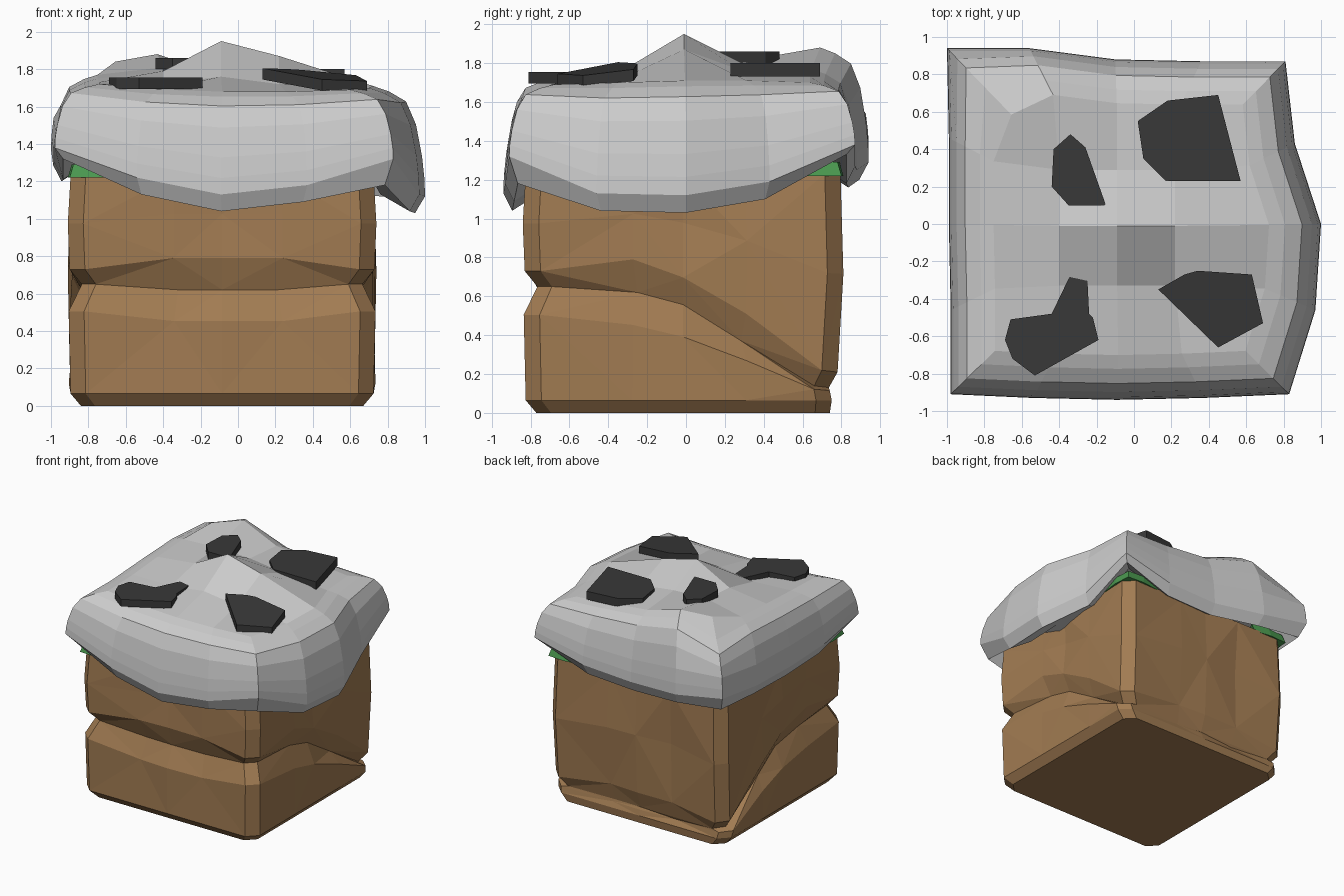
import bpy, random

if "Cube" in bpy.data.objects:
    bpy.data.objects.remove(bpy.data.objects["Cube"])

random.seed(4)


def material(name, rgb):
    m = bpy.data.materials.new(name)
    m.diffuse_color = (*rgb, 1)
    m.use_nodes = True
    m.node_tree.nodes["Principled BSDF"].inputs["Base Color"].default_value = m.diffuse_color
    return m


DIRT = material("dirt_brown", (0.36, 0.20, 0.085))
GRASS = material("grass_green", (0.07, 0.32, 0.08))
DARK = material("dark_stone", (0.04, 0.04, 0.04))


def make(name, verts, faces, mat=None):
    me = bpy.data.meshes.new(name)
    me.from_pydata(verts, [], faces)
    me.validate()
    ob = bpy.data.objects.new(name, me)
    bpy.context.collection.objects.link(ob)
    if mat:
        me.materials.append(mat)
    return ob


def bridge(rings, n, tri=False):
    """Side faces between consecutive rings of n vertices (bottom to top)."""
    out = []
    for r in range(rings - 1):
        for i in range(n):
            j = (i + 1) % n
            a, b, c, d = r * n + i, r * n + j, (r + 1) * n + j, (r + 1) * n + i
            if not tri:
                out.append((a, b, c, d))
            elif (i + r) % 2:
                out += [(a, b, c), (a, c, d)]
            else:
                out += [(a, b, d), (b, c, d)]
    return out


# Dirt block: chamfered square rings with a groove that dives towards the back
CX, CY, H = -0.085, -0.015, 0.825
steps = (-0.90, -0.32, 0.0, 0.40, 0.90)
outline = []                                   # unit square, counter-clockwise
for side in range(4):
    for t in steps:
        p = {0: (t, -1), 1: (1, t), 2: (-t, 1), 3: (-1, -t)}[side]
        outline.append((p[0], p[1], abs(t) < 0.6))


def groove(y):
    return min(0.65, max(0.13, 0.65 - 0.52 * (y + 0.2) / 1.12))


def dirt_ring(height, inset, wobble=0.0, back=0.0):
    ring = []
    for x, y, mid in outline:
        s = H - inset - (random.uniform(0, wobble) if mid else 0)
        py = CY + y * s - (back if y > 0.85 else 0)
        ring.append((CX + x * s, py, height(x, y, mid)))
    return ring


dirt = []
dirt += dirt_ring(lambda x, y, m: 0.0, 0.07)
dirt += dirt_ring(lambda x, y, m: 0.065, 0.015, 0, 0.045)
dirt += dirt_ring(lambda x, y, m: 0.07 + (groove(y) - 0.07) * (0.66 if m else 0.75), 0.005, 0.02, 0.065)
dirt += dirt_ring(lambda x, y, m: groove(y) - (0.03 if m and y < 0 else 0), 0.075, 0.015)
dirt += dirt_ring(lambda x, y, m: groove(y) + (0.14 if m else 0.08), 0.01, 0.02, 0.02)
dirt += dirt_ring(lambda x, y, m: (groove(y) + 1.3) / 2 + (0.05 if m else 0), 0.0, 0.05)
dirt += dirt_ring(lambda x, y, m: 1.23, 0.015, 0.02)
n = len(outline)
faces = bridge(7, n, True) + [tuple(reversed(range(n))), tuple(range(6 * n, 7 * n))]
make("dirt_block", dirt, faces, DIRT)

# Snow cap: 16 rim points (x, y, rim height, plateau height), counter-clockwise
rim = [(-0.98, -0.91, 1.38, 1.72), (-0.54, -0.93, 1.22, 1.69),
       (-0.09, -0.94, 1.13, 1.68), (0.37, -0.93, 1.18, 1.68),
       (0.83, -0.91, 1.32, 1.69), (0.97, -0.46, 1.13, 1.70),
       (1.00, 0.00, 1.12, 1.71), (0.86, 0.43, 1.19, 1.71),
       (0.81, 0.87, 1.38, 1.70), (0.36, 0.87, 1.27, 1.73),
       (-0.10, 0.88, 1.25, 1.77), (-0.56, 0.94, 1.29, 1.88),
       (-1.00, 0.94, 1.37, 1.84), (-0.99, 0.46, 1.30, 1.77),
       (-0.99, 0.00, 1.29, 1.75), (-0.98, -0.46, 1.30, 1.73)]
drop = {0: 0.06, 8: 0.05, 4: 0.14, 12: 0.12}   # rim thickness at the corners
profile = [(0.80, 0.0), (0.95, -0.09), (1, 0), (0.997, 0.16), (0.985, 0.36),
           (0.955, 0.65), (0.905, 0.86), (0.82, 0.95), (0.74, 1.0)]
notch = {5: (0.94, 0.5), 6: (0.89, 0.66), 7: (0.78, 0.78), 8: (0.63, 1.0)}   # cut back-left corner
cap = []
for k, ring in enumerate(profile):
    for i, (x, y, lo, hi) in enumerate(rim):
        s, f = notch.get(k, ring) if i == 12 else ring
        if k == 0:
            z = lo
        elif k == 1:
            z = lo - drop.get(i, 0.09)
        else:
            z = lo + (hi - lo) * f
        cap.append((-0.07 + (x + 0.07) * s, -0.02 + (y + 0.02) * s, z))
faces = bridge(len(profile), 16)
faces.append(tuple(reversed(range(16))))

# Plateau with a central peak: 5 x 5 grid whose border is the last ring
base = (len(profile) - 1) * 16
heights = [(1.72, 1.76, 1.72), (1.79, 1.95, 1.87), (1.81, 1.80, 1.76)]
grid = {}
for i in range(4):
    grid[i, 0] = base + i
    grid[4, i] = base + 4 + i
    grid[4 - i, 4] = base + 8 + i
    grid[0, 4 - i] = base + 12 + i
for r, y in enumerate((-0.33, -0.01, 0.29)):
    for c, x in enumerate((-0.40, -0.09, 0.22)):
        grid[c + 1, r + 1] = len(cap)
        cap.append((x, y, heights[r][c]))
for c in range(4):
    for r in range(4):
        faces.append((grid[c, r], grid[c + 1, r], grid[c + 1, r + 1], grid[c, r + 1]))
make("snow_cap", cap, faces)


# Dark stones: flat slabs lying on the cap, with optional tilt
def stone(name, pts, top, thick, tilt=(0, 0)):
    cx = sum(p[0] for p in pts) / len(pts)
    cy = sum(p[1] for p in pts) / len(pts)
    m = len(pts)
    up = [(x, y, top + tilt[0] * (x - cx) + tilt[1] * (y - cy)) for x, y in pts]
    low = [(x, y, z - thick) for x, y, z in up]
    f = bridge(2, m) + [tuple(reversed(range(m))), tuple(range(m, 2 * m))]
    make(name, low + up, f, DARK)


stone("stone_back_left", [(-0.35, 0.10), (-0.15, 0.10), (-0.26, 0.41), (-0.34, 0.48),
                          (-0.43, 0.40), (-0.44, 0.20)], 1.86, 0.06)
stone("stone_back_right", [(0.17, 0.23), (0.57, 0.23), (0.45, 0.69), (0.18, 0.66),
                           (0.02, 0.55), (0.05, 0.35)], 1.80, 0.07)
stone("stone_front_right", [(0.13, -0.35), (0.45, -0.66), (0.69, -0.53), (0.63, -0.27),
                            (0.34, -0.25), (0.27, -0.27)], 1.775, 0.06, (-0.09, 0.10))
stone("stone_front_left", [(-0.69, -0.62), (-0.65, -0.72), (-0.53, -0.81), (-0.19, -0.62),
                           (-0.22, -0.50), (-0.24, -0.48), (-0.25, -0.28), (-0.31, -0.21),
                           (-0.44, -0.48), (-0.66, -0.51)], 1.755, 0.06)


# Grass tufts: low wedges peeking out between dirt and cap at three corners
def tuft(name, sx, sy):
    kx, ky = CX + sx * 0.825, CY + sy * 0.825
    plan = [(0.01, 0.01), (0.16, 0), (0.32, 0.02), (0.2, 0.2), (0.02, 0.32), (0, 0.16)]
    v = []
    for z, out in ((1.22, 0), (1.29, -0.02)):
        for a, b in plan:
            v.append((kx - sx * (a - out), ky - sy * (b - out), z))
    f = bridge(2, 6) + [tuple(reversed(range(6))), tuple(range(6, 12))]
    if sx * sy < 0:
        f = [tuple(reversed(q)) for q in f]
    make(name, v, f, GRASS)


tuft("grass_front_left", -1, -1)
tuft("grass_back_right", 1, 1)
tuft("grass_back_left", -1, 1)
